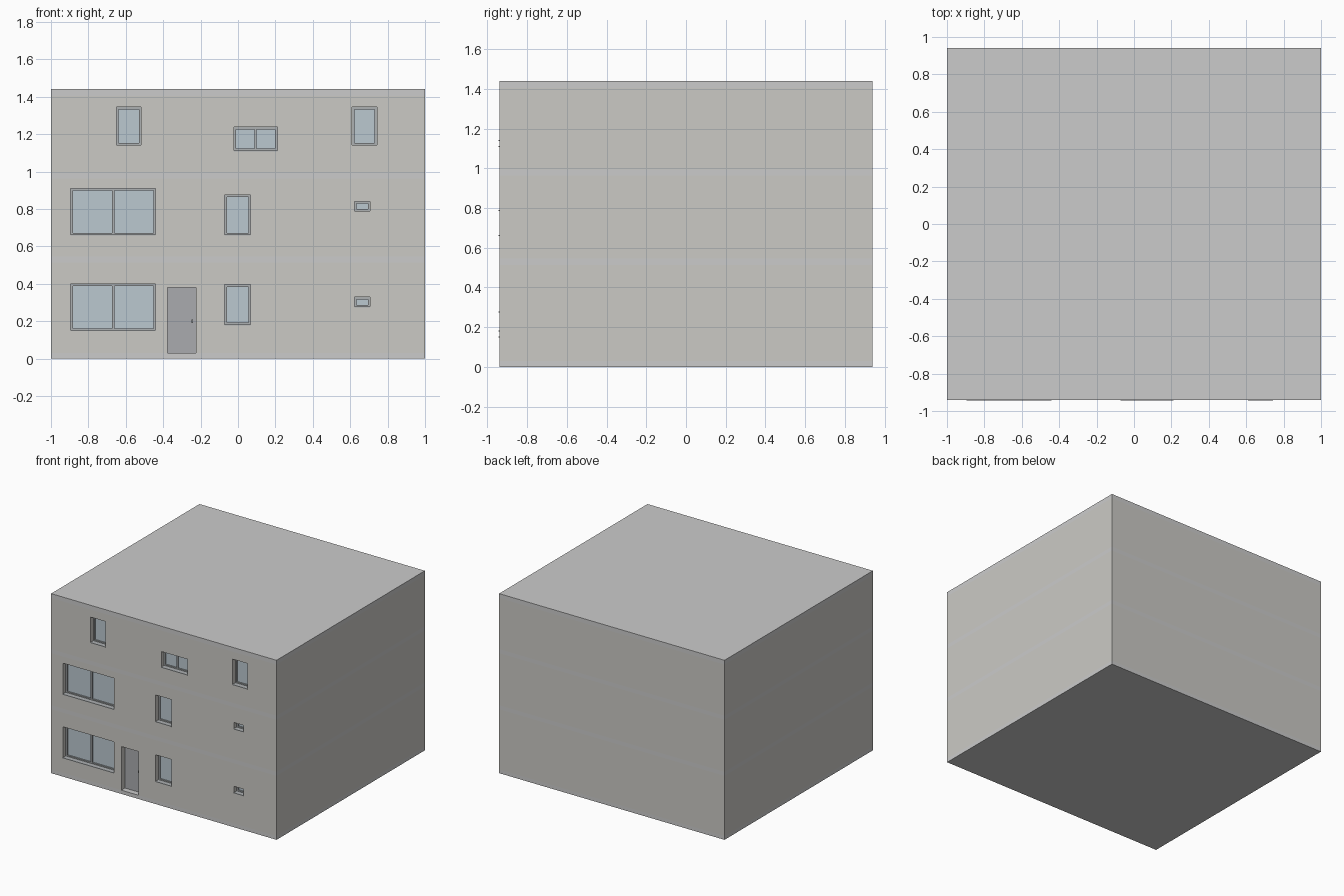
import bpy
import bmesh
from mathutils import Matrix

if "Cube" in bpy.data.objects:
    bpy.data.objects.remove(bpy.data.objects["Cube"])

W, D = 1.0, 0.94          # half width, half depth
T = 0.08                  # wall thickness
F = 0.012                 # window frame width
FRAME_Y = (-0.905, -0.875)


def material(name, rgb):
    m = bpy.data.materials.new(name)
    m.diffuse_color = (*rgb, 1)
    m.use_nodes = True
    m.node_tree.nodes["Principled BSDF"].inputs["Base Color"].default_value = m.diffuse_color
    return m


WALL = material("render", (0.60, 0.59, 0.56))
SLAB = material("concrete", (0.53, 0.53, 0.53))
FRAME = material("frame", (0.42, 0.44, 0.45))
GLASS = material("glass", (0.50, 0.58, 0.63))
DOOR = material("door", (0.40, 0.41, 0.43))


def boxes(name, parts, mat=None):
    """One object from boxes given as (x range, y range, z range)."""
    bm = bmesh.new()
    for part in parts:
        mid = [(a + b) / 2 for a, b in part]
        size = [b - a for a, b in part]
        bmesh.ops.create_cube(bm, size=1, matrix=Matrix.Translation(mid) @ Matrix.Diagonal((*size, 1)))
    me = bpy.data.meshes.new(name)
    bm.to_mesh(me)
    bm.free()
    ob = bpy.data.objects.new(name, me)
    bpy.context.collection.objects.link(ob)
    if mat:
        me.materials.append(mat)
    return ob


def window(name, x0, x1, z0, z1, panes):
    # frame bars, with a mullion for two panes
    bars = [((x0, x0 + F), FRAME_Y, (z0, z1)), ((x1 - F, x1), FRAME_Y, (z0, z1)),
            ((x0 + F, x1 - F), FRAME_Y, (z0, z0 + F)), ((x0 + F, x1 - F), FRAME_Y, (z1 - F, z1))]
    if panes == 2:
        m = (x0 + x1) / 2
        bars.append(((m - F / 2, m + F / 2), FRAME_Y, (z0 + F, z1 - F)))
    boxes(name + "_frame", bars, FRAME)
    boxes(name + "_glass", [((x0 + F, x1 - F), (-0.895, -0.889), (z0 + F, z1 - F))], GLASS)
    # thin sill just proud of the wall
    boxes(name + "_sill", [((x0, x1), (-D - 0.004, FRAME_Y[0]), (z0 - 0.002, z0 + 0.003))], FRAME)


# storeys: wall z range and windows (x0, x1, z0, z1, panes)
storeys = {
    "ground": ((0.03, 0.513), [(-0.895, -0.44, 0.15, 0.40, 2), (-0.072, 0.068, 0.18, 0.395, 1),
                               (0.622, 0.706, 0.275, 0.328, 1)]),
    "middle": ((0.545, 0.963), [(-0.895, -0.44, 0.66, 0.91, 2), (-0.072, 0.068, 0.66, 0.875, 1),
                                (0.622, 0.706, 0.787, 0.84, 1)]),
    "upper": ((0.995, 1.405), [(-0.65, -0.518, 1.14, 1.345, 1), (-0.022, 0.21, 1.11, 1.237, 2),
                               (0.61, 0.742, 1.14, 1.345, 1)]),
}
door = (-0.377, -0.225, 0.03, 0.38)

for name, ((z0, z1), wins) in storeys.items():
    z = (z0, z1)
    # side and back walls
    boxes(name + "_walls", [((-W, -W + T), (-D + T, D), z), ((W - T, W), (-D + T, D), z),
                            ((-W + T, W - T), (D - T, D), z)], WALL)
    # front wall with openings
    front = boxes(name + "_front_wall", [((-W, W), (-D, -D + T), z)], WALL)
    holes = [((a, b), (-D - 0.1, -D + T + 0.1), (c, d)) for a, b, c, d, _ in wins]
    if name == "ground":
        holes.append((door[:2], (-D - 0.1, -D + T + 0.1), (door[2] - 0.02, door[3])))
    cutter = boxes(name + "_opening_cutter", holes, WALL)
    cutter.hide_render = True
    cutter.hide_set(True)
    cutter.display_type = 'WIRE'
    mod = front.modifiers.new("openings", 'BOOLEAN')
    mod.operation = 'DIFFERENCE'
    mod.solver = 'EXACT'
    mod.object = cutter
    for i, w in enumerate(wins):
        window(f"{name}_window_{i + 1}", *w)

# floor slabs and roof, flush with the walls
for name, z in (("ground_slab", (0, 0.03)), ("middle_slab", (0.513, 0.545)),
                ("upper_slab", (0.963, 0.995)), ("roof_slab", (1.405, 1.44))):
    boxes(name, [((-W, W), (-D, D), z)], SLAB)

# entrance door with handle
boxes("door", [(door[:2], (-0.895, -0.87), door[2:])], DOOR)
boxes("door_handle", [((-0.248, -0.24), (-0.91, -0.895), (0.19, 0.21))], FRAME)
